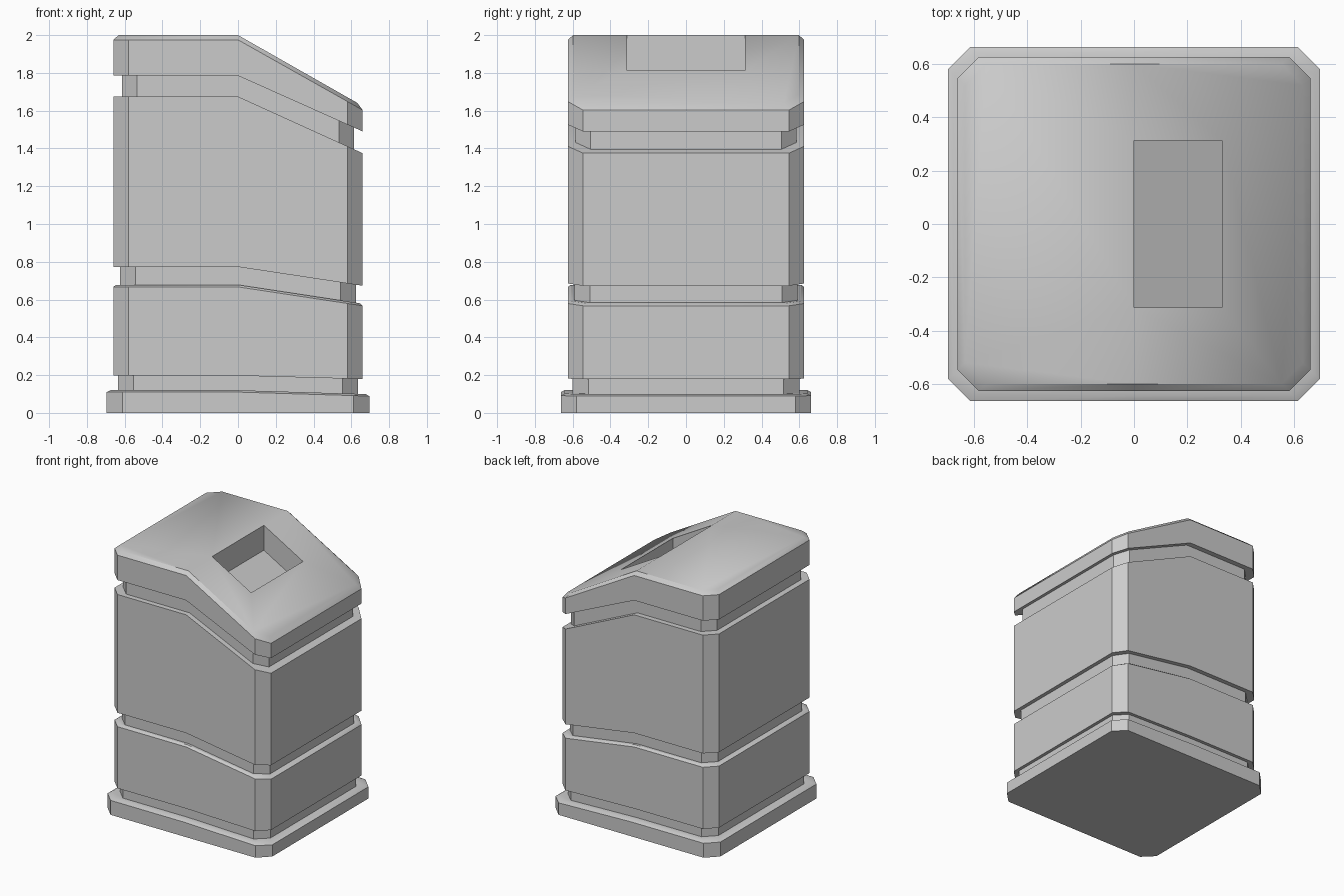
import bpy, bmesh, math

if "Cube" in bpy.data.objects:
    bpy.data.objects.remove(bpy.data.objects["Cube"])

KINK_REF = 0.66   # x at which each ring's drop is measured


def height(x, z, drop):
    """Flat on the left half, sloping down on the right half."""
    return z - drop * max(x, 0) / KINK_REF


def add_ring(bm, hx, hy, c, z, drop):
    """Chamfered square of ten points, kinked at x = 0."""
    half = [(0, -hy), (hx - c, -hy), (hx, c - hy), (hx, hy - c), (hx - c, hy)]
    pts = half + [(-x, -y) for x, y in half]
    return [bm.verts.new((x, y, height(x, z, drop))) for x, y in pts]


def build(name, rings, bottom=False, pocket=None):
    bm = bmesh.new()
    loops = [add_ring(bm, *r) for r in rings]
    for a, b in zip(loops, loops[1:]):
        for i in range(10):
            j = (i + 1) % 10
            bm.faces.new((a[i], a[j], b[j], b[i]))
    if bottom:
        bm.faces.new(loops[0][::-1])
    if pocket:
        # top faces meet at the kink; the sloped one wraps around the pocket
        px, py, depth = pocket
        z, drop = rings[-1][3:]
        top = loops[-1]
        corners = [(0, py), (px, py), (px, -py), (0, -py)]
        rim = [bm.verts.new((x, y, height(x, z, drop))) for x, y in corners]
        floor = [bm.verts.new((x, y, height(x, z, drop) - depth)) for x, y in corners]
        bm.faces.new(top[0:6] + rim)
        bm.faces.new(top[5:10] + [top[0], rim[3], rim[0]])
        for i in range(4):
            j = (i + 1) % 4
            bm.faces.new((rim[j], rim[i], floor[i], floor[j]))
        bm.faces.new(floor[::-1])
    mesh = bpy.data.meshes.new(name)
    bm.to_mesh(mesh)
    bm.free()
    obj = bpy.data.objects.new(name, mesh)
    bpy.context.collection.objects.link(obj)
    bpy.ops.object.select_all(action='DESELECT')
    obj.select_set(True)
    bpy.context.view_layer.objects.active = obj
    bpy.ops.object.shade_smooth_by_angle(angle=math.radians(35))
    return obj


# each ring: half width x, half width y, corner chamfer, height, drop
# plinth with its recessed neck
build("plinth", [
    (0.695, 0.662, 0.083, 0.0, 0.0),
    (0.695, 0.662, 0.083, 0.11, 0.02),
    (0.675, 0.642, 0.08, 0.12, 0.02),
    (0.635, 0.60, 0.083, 0.12, 0.02),
    (0.635, 0.60, 0.083, 0.197, 0.018),
], bottom=True)

# lower panel and the groove above it
build("lower_panel", [
    (0.635, 0.60, 0.083, 0.197, 0.018),
    (0.66, 0.625, 0.08, 0.197, 0.018),
    (0.66, 0.625, 0.08, 0.667, 0.10),
    (0.645, 0.61, 0.08, 0.678, 0.10),
    (0.625, 0.59, 0.083, 0.678, 0.10),
    (0.625, 0.59, 0.083, 0.773, 0.10),
])

# tall upper panel and the groove above it
build("upper_panel", [
    (0.625, 0.59, 0.083, 0.773, 0.10),
    (0.66, 0.625, 0.08, 0.773, 0.10),
    (0.66, 0.625, 0.08, 1.675, 0.30),
    (0.615, 0.585, 0.08, 1.675, 0.30),
    (0.615, 0.585, 0.08, 1.785, 0.295),
])

# sloped lid with rectangular pocket
build("lid", [
    (0.615, 0.585, 0.08, 1.785, 0.295),
    (0.66, 0.625, 0.08, 1.785, 0.295),
    (0.66, 0.625, 0.08, 1.975, 0.372),
    (0.632, 0.598, 0.08, 2.0, 0.375),
], pocket=(0.33, 0.312, 0.19))
